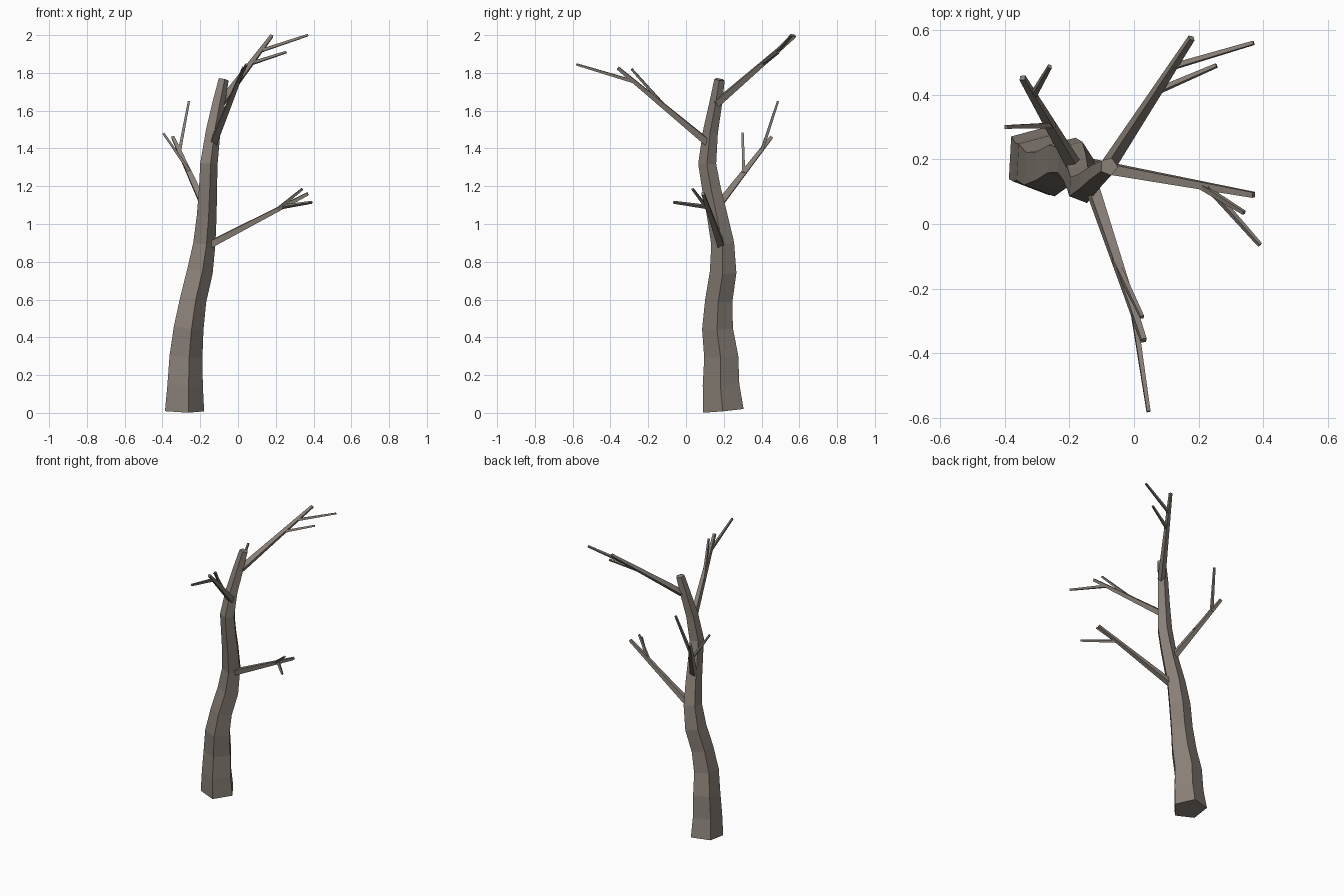
import bpy
import bmesh
from math import cos, sin, tau, radians
from mathutils import Vector

cube = bpy.data.objects.get("Cube")
if cube:
    bpy.data.objects.remove(cube, do_unlink=True)

bark = bpy.data.materials.new("grey_brown_bark")
bark.use_nodes = True
colour = (0.25, 0.215, 0.185, 1)
bark.diffuse_color = colour
bark.node_tree.nodes["Principled BSDF"].inputs["Base Color"].default_value = colour


def limb(name, points, radii, sides, turn=0):
    """Flat-sided tapering tube through the points, closed at both ends."""
    points = [Vector(p) for p in points]
    bm = bmesh.new()
    rings = []
    for i, (p, r) in enumerate(zip(points, radii)):
        along = points[min(i + 1, len(points) - 1)] - points[max(i - 1, 0)]
        tilt = Vector((0, 0, 1)).rotation_difference(along)
        angles = [turn + tau * k / sides for k in range(sides)]
        rings.append([bm.verts.new(p + tilt @ Vector((r * cos(a), r * sin(a), 0)))
                      for a in angles])
    for low, high in zip(rings, rings[1:]):
        for k in range(sides):
            n = (k + 1) % sides
            bm.faces.new((low[k], low[n], high[n], high[k]))
    bm.faces.new(rings[0][::-1])
    bm.faces.new(rings[-1])
    mesh = bpy.data.meshes.new(name)
    bm.to_mesh(mesh)
    bm.free()
    mesh.materials.append(bark)
    obj = bpy.data.objects.new(name, mesh)
    bpy.context.collection.objects.link(obj)
    return obj


# Trunk: x, y, z and radius of each ring, five sided
trunk = [
    (-.292, .2, .012, .113), (-.288, .187, .15, .102), (-.283, .188, .3, .095),
    (-.268, .168, .45, .086), (-.243, .175, .6, .076), (-.207, .198, .75, .074),
    (-.183, .195, .9, .064), (-.17, .165, 1.05, .057), (-.163, .135, 1.19, .052),
    (-.158, .113, 1.32, .05), (-.135, .13, 1.49, .042), (-.105, .158, 1.64, .036),
    (-.078, .178, 1.765, .029),
]
limb("trunk", [t[:3] for t in trunk], [t[3] for t in trunk], 5, radians(-3))

# Branches: start, tip, then the twigs that fork off them
branches = {
    "left_branch": ((-.15, .185, .89), (.37, .09, 1.16),
                    [((.2, .122, 1.07), (.34, .035, 1.185)),
                     ((.23, .115, 1.09), (.39, -.065, 1.115))]),
    "front_branch": ((-.13, .115, 1.43), (.03, -.36, 1.825),
                     [((0, -.28, 1.755), (.045, -.58, 1.845)),
                      ((-.06, -.11, 1.62), (.025, -.288, 1.82))]),
    "top_branch": ((-.09, .165, 1.64), (.178, .575, 1.995),
                   [((.115, .485, 1.915), (.37, .56, 2)),
                    ((.07, .41, 1.85), (.255, .49, 1.91))]),
    "right_branch": ((-.185, .18, 1.11), (-.345, .452, 1.46),
                     [((-.25, .305, 1.27), (-.395, .3, 1.48)),
                      ((-.31, .4, 1.385), (-.26, .487, 1.65))]),
}
for name, (start, tip, twigs) in branches.items():
    limb(name, (start, tip), (.025, .012), 4, radians(45))
    for i, ends in enumerate(twigs, 1):
        limb(f"{name}_twig_{i}", ends, (.012, .008), 4, radians(45))
